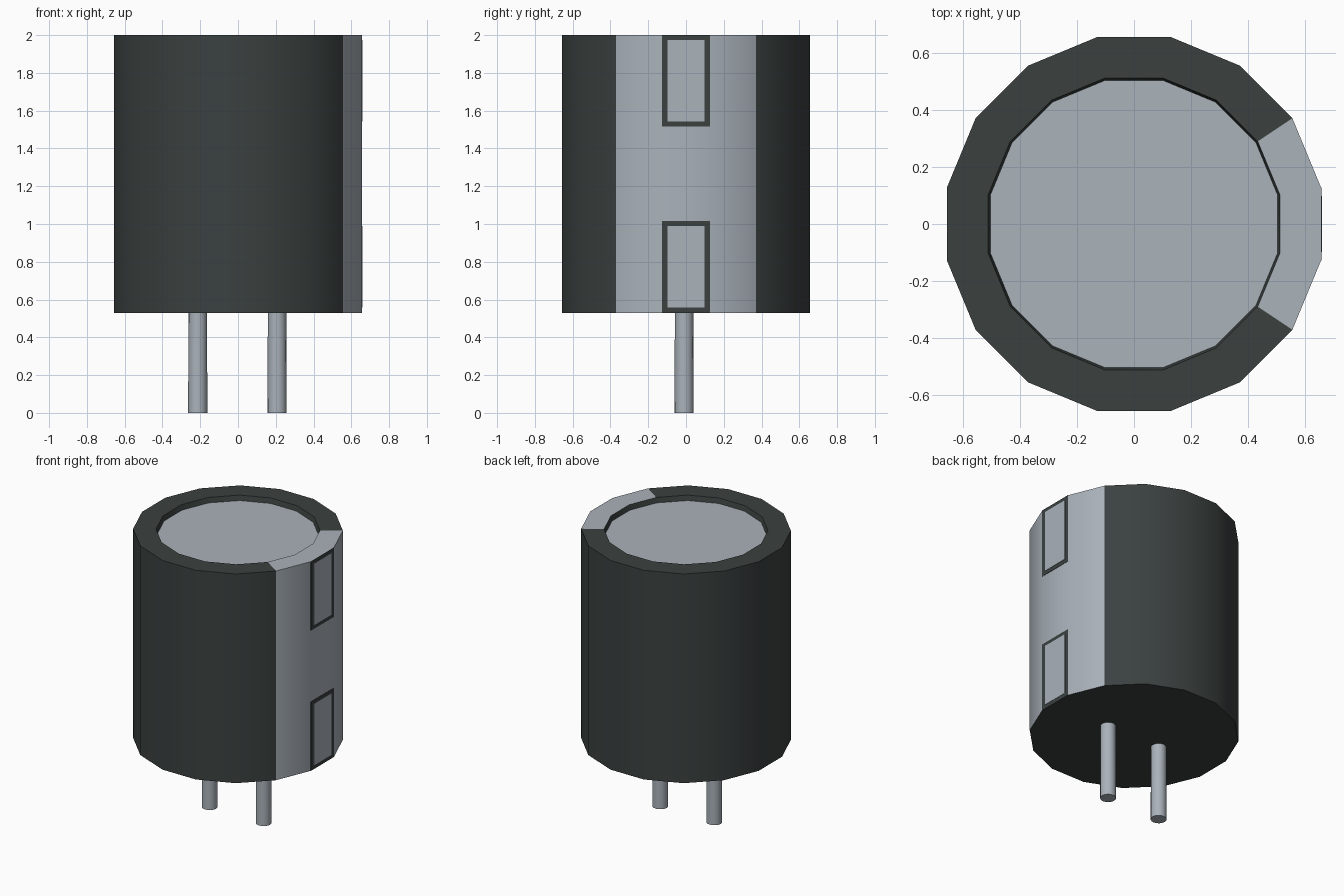
import bpy, bmesh, math
from mathutils import Matrix

SIDES = 16
RADIUS = 0.668
BASE, TOP = 0.53, 2.0
STRIPE_ANGLE = math.radians(34)

if "Cube" in bpy.data.objects:
    bpy.data.objects.remove(bpy.data.objects["Cube"])


def material(name, rgb):
    m = bpy.data.materials.new(name)
    m.use_nodes = True
    m.diffuse_color = (*rgb, 1)
    m.node_tree.nodes["Principled BSDF"].inputs["Base Color"].default_value = (*rgb, 1)
    return m


dark = material("dark sleeve", (0.043, 0.053, 0.051))
grey = material("light grey metal", (0.40, 0.445, 0.49))


def finish(bm, name, mats, smooth=True):
    mesh = bpy.data.meshes.new(name)
    bm.to_mesh(mesh)
    bm.free()
    obj = bpy.data.objects.new(name, mesh)
    bpy.context.collection.objects.link(obj)
    for m in mats:
        mesh.materials.append(m)
    if smooth:
        bpy.ops.object.select_all(action='DESELECT')
        obj.select_set(True)
        bpy.context.view_layer.objects.active = obj
        bpy.ops.object.shade_smooth_by_angle(angle=math.radians(30))
    return obj


def ring(bm, r, z):
    step = math.tau / SIDES
    return [bm.verts.new((r * math.cos((i + 0.5) * step), r * math.sin((i + 0.5) * step), z))
            for i in range(SIDES)]


# Sleeve: closed base, outer wall, top rim and shallow recess
bm = bmesh.new()
profile = [(RADIUS, BASE), (RADIUS, TOP), (0.522, TOP), (0.514, TOP - 0.035)]
rings = [ring(bm, r, z) for r, z in profile]
bm.faces.new(rings[0][::-1])
for level, (low, high) in enumerate(zip(rings, rings[1:])):
    for i in range(SIDES):
        j = (i + 1) % SIDES
        face = bm.faces.new((low[i], low[j], high[j], high[i]))
        c = face.calc_center_median()
        # Pale stripe on the outer wall and rim facing +x
        if level < 2 and abs(math.atan2(c.y, c.x)) < STRIPE_ANGLE:
            face.material_index = 1
finish(bm, "capacitor_sleeve", [dark, grey])

# Recessed end cap
bm = bmesh.new()
bm.faces.new(ring(bm, 0.514, TOP - 0.035))
finish(bm, "end_cap", [grey], smooth=False)


# Stripe markings: a dark border plate with a pale window on it
def plate(name, x, y0, y1, z0, z1, mat):
    bm = bmesh.new()
    place = Matrix.Translation((x, (y0 + y1) / 2, (z0 + z1) / 2))
    size = Matrix.Diagonal((0.004, y1 - y0, z1 - z0, 1))
    bmesh.ops.create_cube(bm, size=1, matrix=place @ size)
    finish(bm, name, [mat], smooth=False)


wall = RADIUS * math.cos(math.pi / SIDES)
for label, z in (("lower", BASE), ("upper", 1.515)):
    plate(label + "_marking_border", wall, -0.128, 0.128, z, z + 0.485, dark)
    plate(label + "_marking_window", wall + 0.002, -0.098, 0.098, z + 0.027, z + 0.46, grey)

# Two lead pins
for label, x in (("right", -0.213), ("left", 0.207)):
    bm = bmesh.new()
    length = BASE + 0.01
    bmesh.ops.create_cone(bm, cap_ends=True, segments=16, radius1=0.051, radius2=0.049,
                          depth=length, matrix=Matrix.Translation((x, -0.01, length / 2)))
    finish(bm, label + "_lead_pin", [grey])
